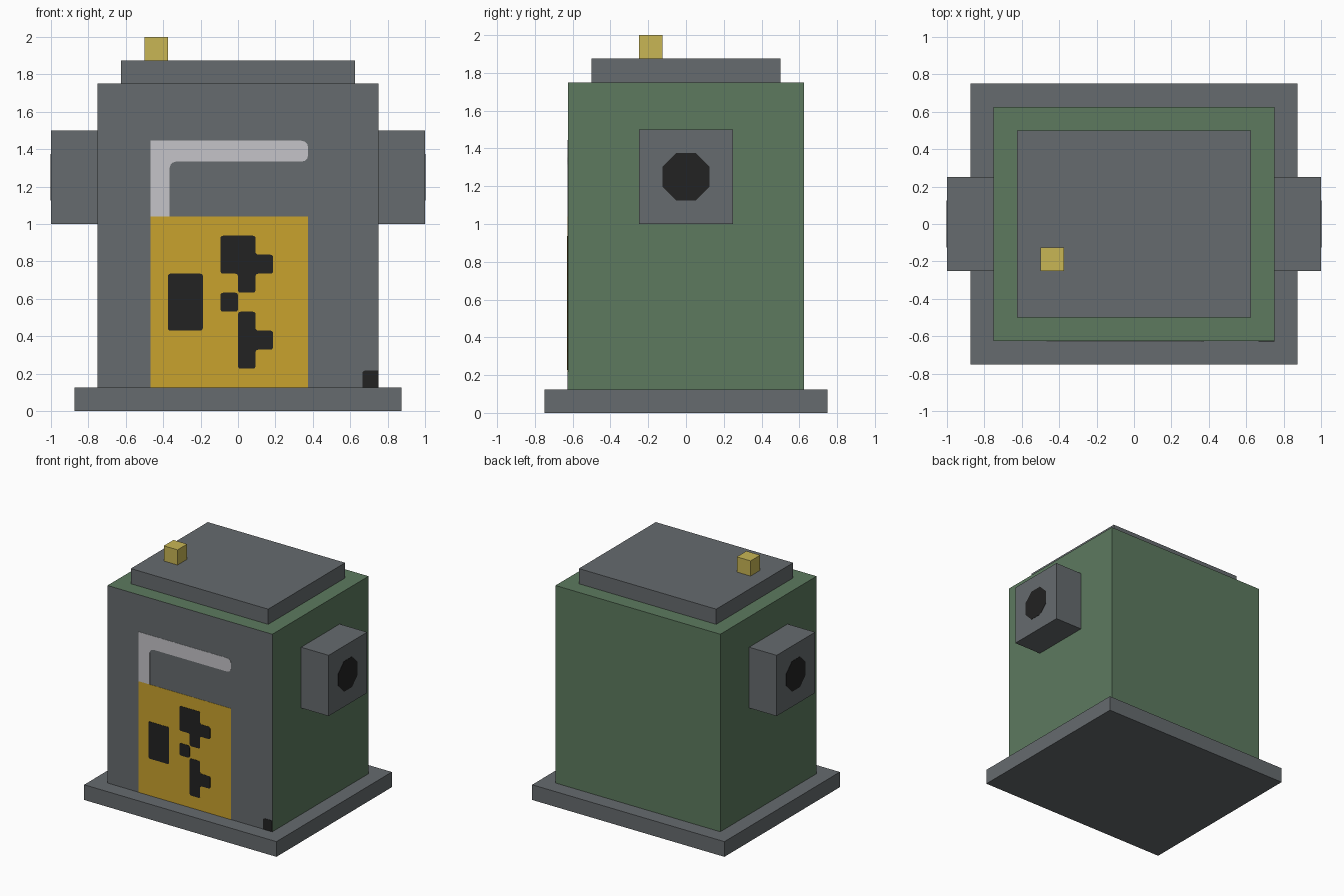
import bpy
import bmesh
import math
from mathutils import Matrix, Vector

cube = bpy.data.objects.get("Cube")
if cube:
    bpy.data.objects.remove(cube, do_unlink=True)


def material(name, hex_code):
    """Flat material from an sRGB hex code, converted to linear."""
    channels = [c / 255 for c in bytes.fromhex(hex_code)]
    color = [((c + 0.055) / 1.055) ** 2.4 for c in channels] + [1]
    mat = bpy.data.materials.new(name)
    mat.use_nodes = True
    mat.diffuse_color = color
    mat.node_tree.nodes["Principled BSDF"].inputs["Base Color"].default_value = color
    return mat


grey = material("steel grey", "666b6e")
green = material("dull green", "5d7a5f")
yellow = material("warning yellow", "c9a22d")
brass = material("brass", "c8b655")
black = material("soft black", "222222")
silver = material("light silver", "c5c4c8")


def add_object(name, bm, *mats):
    bmesh.ops.recalc_face_normals(bm, faces=bm.faces[:])
    mesh = bpy.data.meshes.new(name)
    bm.to_mesh(mesh)
    bm.free()
    for mat in mats:
        mesh.materials.append(mat)
    obj = bpy.data.objects.new(name, mesh)
    bpy.context.collection.objects.link(obj)
    return obj


def box(name, size, base, mat):
    """Box standing on the given base centre."""
    bm = bmesh.new()
    center = Vector(base) + Vector((0, 0, size[2] / 2))
    bmesh.ops.create_cube(bm, size=1, matrix=Matrix.Translation(center) @ Matrix.Diagonal((*size, 1)))
    return add_object(name, bm, mat)


BASE_TOP = 0.125
BODY = (1.5, 1.25, 1.625)
FRONT = -BODY[1] / 2


def front_plate(name, cells, mat, lift, radius=0.014, rounded=None):
    """Thin plate on the front, outlined on a sixteen by sixteen grid."""
    bm = bmesh.new()
    verts = [bm.verts.new((x * BODY[0] / 16, FRONT, BASE_TOP + z * BODY[2] / 16)) for x, z in cells]
    face = bm.faces.new(verts)
    corners = verts if rounded is None else [verts[i] for i in rounded]
    if corners:
        bmesh.ops.bevel(bm, geom=corners, offset=radius, segments=3, profile=0.5, affect='VERTICES')
    result = bmesh.ops.extrude_face_region(bm, geom=bm.faces[:])
    moved = [g for g in result["geom"] if isinstance(g, bmesh.types.BMVert)]
    bmesh.ops.translate(bm, verts=moved, vec=(0, -lift, 0))
    return add_object(name, bm, mat)


def rect(x0, x1, z0, z1):
    return [(x0, z0), (x1, z0), (x1, z1), (x0, z1)]


# Main housing: green with a grey front face
box("base_slab", (1.75, 1.5, BASE_TOP), (0, 0, 0), grey)
body = box("body", BODY, (0, 0, BASE_TOP), green)
body.data.materials.append(grey)
for poly in body.data.polygons:
    poly.material_index = int(poly.normal.y < -0.5)
box("lid", (1.25, 1, 0.125), (0, 0, 1.75), grey)
box("lid_knob", (0.125, 0.125, 0.125), (-0.4375, -0.1875, 1.875), brass)

# Side ports with eight-sided openings
for side, x in (("left", 1), ("right", -1)):
    box(side + "_port", (0.25, 0.5, 0.5), (x * 0.875, 0, 1), grey)
    bm = bmesh.new()
    radius = 0.125 / math.cos(math.pi / 8)
    place = (Matrix.Translation((x, 0, 1.25)) @ Matrix.Rotation(math.pi / 2, 4, 'Y')
             @ Matrix.Rotation(math.pi / 8, 4, 'Z'))
    bmesh.ops.create_cone(bm, cap_ends=True, segments=8, radius1=radius, radius2=radius,
                          depth=0.004, matrix=place)
    add_object(side + "_port_opening", bm, black)

# Front panel and pipe
front_plate("yellow_panel", rect(-5, 4, 0, 9), yellow, 0.002, rounded=[])
pipe = [(-5, 9), (-3.9, 9), (-3.9, 11.9), (4, 11.9), (4, 13), (-5, 13)]
front_plate("bent_pipe", pipe, silver, 0.002, radius=0.035, rounded=[2, 3, 4])

# Dark markings on the panel
upper = [(-1, 8), (1, 8), (1, 7), (2, 7), (2, 6), (1, 6), (1, 5), (0, 5), (0, 6), (-1, 6)]
lower = [(0, 4), (1, 4), (1, 3), (2, 3), (2, 2), (1, 2), (1, 1), (0, 1)]
front_plate("wide_marking", rect(-4, -2, 3, 6), black, 0.004)
front_plate("upper_marking", upper, black, 0.004)
front_plate("small_marking", rect(-1, 0, 4, 5), black, 0.004)
front_plate("lower_marking", lower, black, 0.004)
front_plate("corner_marking", rect(7.1, 8, 0, 0.9), black, 0.002, rounded=[3])
